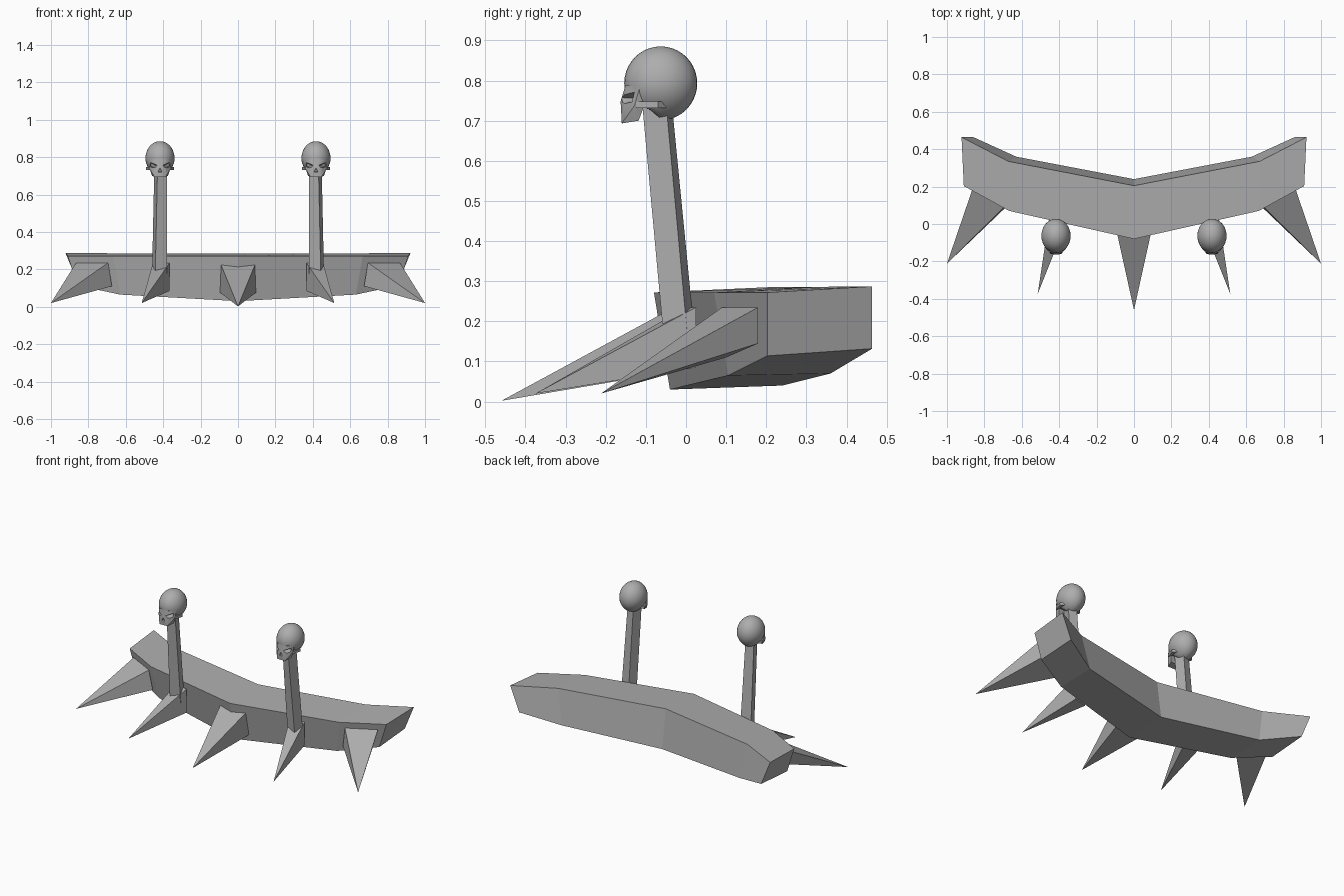
import bpy, bmesh, math
from mathutils import Vector

if "Cube" in bpy.data.objects:
    bpy.data.objects.remove(bpy.data.objects["Cube"])

grey = bpy.data.materials.new("plain grey")
grey.use_nodes = True
GREY = (0.42, 0.42, 0.42, 1)
grey.diffuse_color = GREY
grey.node_tree.nodes["Principled BSDF"].inputs["Base Color"].default_value = GREY


def finish(name, bm):
    bmesh.ops.recalc_face_normals(bm, faces=bm.faces)
    mesh = bpy.data.meshes.new(name)
    bm.to_mesh(mesh)
    bm.free()
    mesh.materials.append(grey)
    ob = bpy.data.objects.new(name, mesh)
    bpy.context.collection.objects.link(ob)
    return ob


def hull(name, points):
    """Convex solid around a few points."""
    bm = bmesh.new()
    verts = [bm.verts.new(p) for p in points]
    res = bmesh.ops.convex_hull(bm, input=verts)
    loose = [v for v in bm.verts if not v.link_faces]
    bmesh.ops.delete(bm, geom=loose, context='VERTS')
    bmesh.ops.dissolve_limit(bm, angle_limit=0.02, verts=bm.verts, edges=bm.edges)
    return finish(name, bm)


def both(points):
    return [(s * x, y, z) for x, y, z in points for s in (-1, 1)]


# Bumper beam: swept four-sided section, front top / back top / back bottom / front bottom
centre = [(0, -0.08, 0.272), (0, 0.205, 0.285), (0, 0.24, 0.04), (0, -0.04, 0.03)]
middle = [(0.667, 0.07, 0.272), (0.672, 0.335, 0.286), (0.63, 0.36, 0.07), (0.63, 0.105, 0.065)]
end = [(0.91, 0.203, 0.272), (0.922, 0.464, 0.287), (0.858, 0.464, 0.132), (0.86, 0.203, 0.114)]
flip = lambda sec: [(-x, y, z) for x, y, z in sec]
bm = bmesh.new()
rings = [[bm.verts.new(p) for p in sec] for sec in (flip(end), flip(middle), centre, middle, end)]
for a, b in zip(rings, rings[1:]):
    for i in range(4):
        j = (i + 1) % 4
        bm.faces.new((a[i], a[j], b[j], b[i]))
bm.faces.new(rings[0])
bm.faces.new(rings[-1])
finish("bumper_beam", bm)

# Spikes: four-sided pyramids
hull("centre_spike", both([(0.095, -0.03, 0.235), (0.095, -0.03, 0.075)]) + [(0, -0.46, 0.002)])
for s, side in ((1, "left"), (-1, "right")):
    inner = [(0.365, 0.0, 0.235), (0.455, 0.025, 0.235), (0.365, 0.0, 0.085),
             (0.455, 0.025, 0.085), (0.515, -0.375, 0.02)]
    outer = [(0.695, 0.09, 0.235), (0.866, 0.18, 0.235), (0.674, 0.10, 0.11),
             (0.84, 0.18, 0.145), (1.0, -0.212, 0.02)]
    for label, pts in (("inner", inner), ("outer", outer)):
        hull(f"{side}_{label}_spike", [(s * x, y, z) for x, y, z in pts])

    # Leaning square post, slightly turned and tapered
    turn = math.radians(16)
    pts = []
    for cx, cy, cz, k in ((0.42, -0.014, 0.13, 1.15), (0.414, -0.071, 0.73, 0.9)):
        for u, v in ((-1, -1), (1, -1), (1, 1), (-1, 1)):
            a, b = u * 0.029 * k, v * 0.031
            pts.append((s * (cx + a * math.cos(turn) + b * math.sin(turn)),
                        cy - a * math.sin(turn) + b * math.cos(turn), cz))
    hull(f"{side}_post", pts)


def apply_boolean(target, tool, operation):
    mod = target.modifiers.new("cut", 'BOOLEAN')
    mod.object, mod.operation, mod.solver = tool, operation, 'EXACT'
    bpy.context.view_layer.objects.active = target
    bpy.ops.object.modifier_apply(modifier=mod.name)
    bpy.data.objects.remove(tool)


# Skull: round cranium raised under the face
bm = bmesh.new()
bmesh.ops.create_uvsphere(bm, u_segments=32, v_segments=20, radius=1)
for v in bm.verts:
    x, y, z = v.co
    width = 0.078 if z > 0 else 0.078 - 0.012 * z * z
    v.co = Vector((x * width, -0.063 + y * 0.091, 0.793 + z * 0.092))
    if v.co.y < -0.06:
        v.co.z = max(v.co.z, min(0.735, 0.735 - (v.co.y + 0.10) * 0.8))
skull = finish("right_skull", bm)

# Brow, cheeks and upper jaw
face = both([(0.035, -0.151, 0.788), (0.062, -0.115, 0.785), (0.056, -0.128, 0.738),
             (0.052, -0.105, 0.735), (0.028, -0.160, 0.693), (0.042, -0.118, 0.70),
             (0.010, -0.163, 0.748), (0.04, -0.09, 0.78)])
apply_boolean(skull, hull("face", face), 'UNION')
for s in (1, -1):
    arch = [(s * x, y, z) for x, y in ((0.048, -0.125), (0.058, -0.125), (0.074, -0.07), (0.055, -0.05))
            for z in (0.732, 0.748)]
    apply_boolean(skull, hull("cheek_arch", arch), 'UNION')
    # Slanted eye sockets
    socket = [(s * 0.012, -0.19, 0.758), (s * 0.060, -0.19, 0.778), (s * 0.056, -0.19, 0.742),
              (s * 0.026, -0.19, 0.738), (s * 0.022, -0.118, 0.756), (s * 0.050, -0.105, 0.768),
              (s * 0.046, -0.105, 0.749)]
    apply_boolean(skull, hull("socket", socket), 'DIFFERENCE')

# Nose opening
nose = both([(0.014, -0.19, 0.718), (0.008, -0.14, 0.722)]) + [(0, -0.19, 0.745), (0, -0.14, 0.738)]
apply_boolean(skull, hull("nose", nose), 'DIFFERENCE')

bpy.ops.object.select_all(action='DESELECT')
skull.select_set(True)
bpy.context.view_layer.objects.active = skull
bpy.ops.object.shade_smooth_by_angle(angle=math.radians(35))
skull.location.x = -0.417
twin = skull.copy()
twin.data = skull.data.copy()
twin.name = "left_skull"
twin.location.x = 0.417
bpy.context.collection.objects.link(twin)
